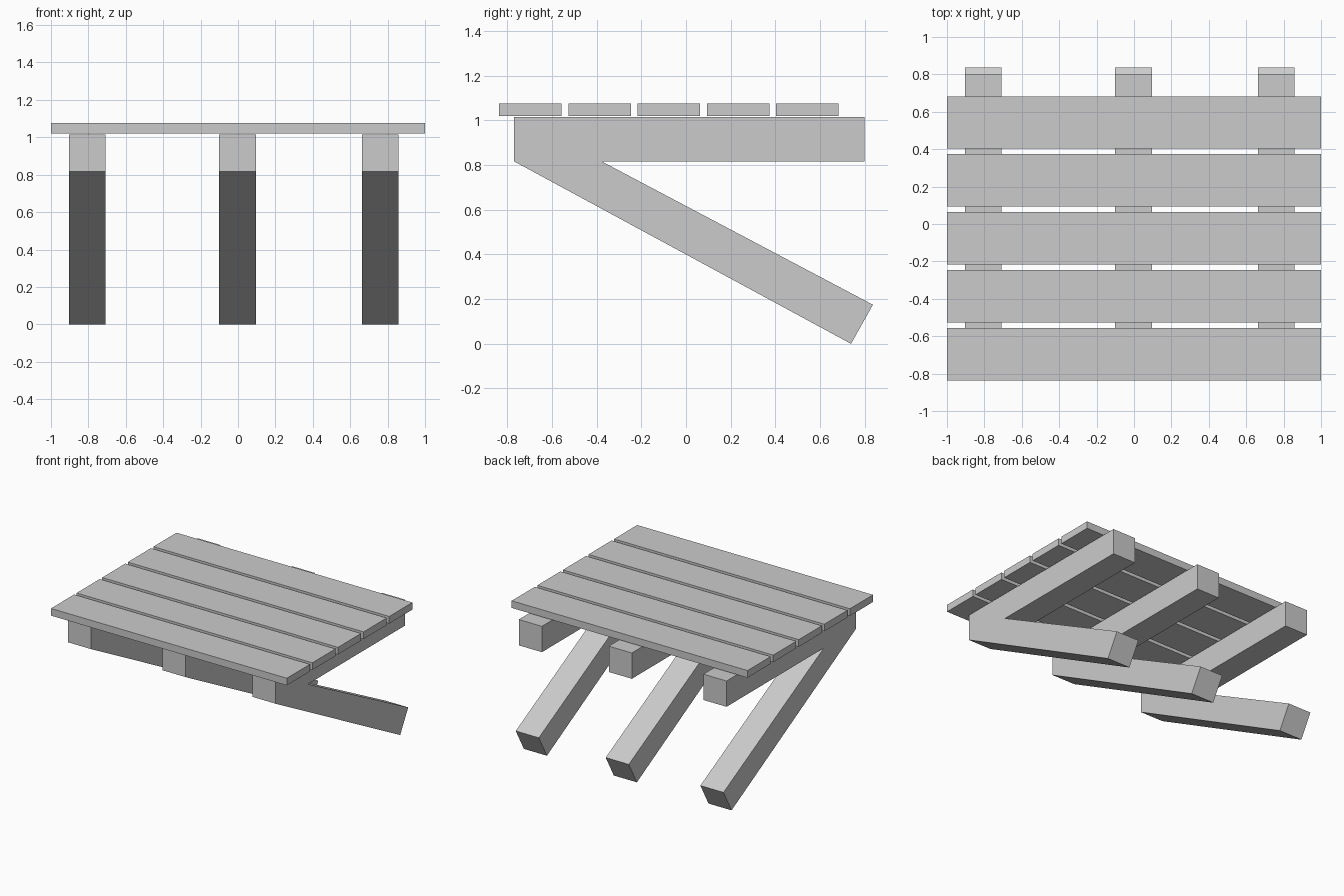
import bpy

if "Cube" in bpy.data.objects:
    bpy.data.objects.remove(bpy.data.objects["Cube"])


def prism(name, profile, x0, x1):
    """Extrude a (y, z) profile, listed counter-clockwise seen from +x, along x."""
    n = len(profile)
    verts = [(x, y, z) for x in (x0, x1) for y, z in profile]
    faces = [tuple(reversed(range(n))), tuple(range(n, 2 * n))]
    faces += [(i, (i + 1) % n, n + (i + 1) % n, n + i) for i in range(n)]
    mesh = bpy.data.meshes.new(name)
    mesh.from_pydata(verts, [], faces)
    obj = bpy.data.objects.new(name, mesh)
    bpy.context.collection.objects.link(obj)
    return obj


def rect(y0, y1, z0, z1):
    return [(y0, z0), (y1, z0), (y1, z1), (y0, z1)]


# Deck planks running left to right
for i in range(5):
    y = -0.837 + i * 0.31
    prism(f"deck_plank_{i + 1}", rect(y, y + 0.28, 1.021, 1.076), -1.0, 1.0)

# Support beams, each with a sloping brace mitred to its underside
beam = rect(-0.77, 0.80, 0.817, 1.015)
brace = [(-0.77, 0.817), (0.739, 0.0), (0.837, 0.175), (-0.378, 0.817)]
for side, x in (("left", -0.806), ("middle", -0.003), ("right", 0.76)):
    prism(f"{side}_beam", beam, x - 0.098, x + 0.098)
    prism(f"{side}_brace", brace, x - 0.098, x + 0.098)
